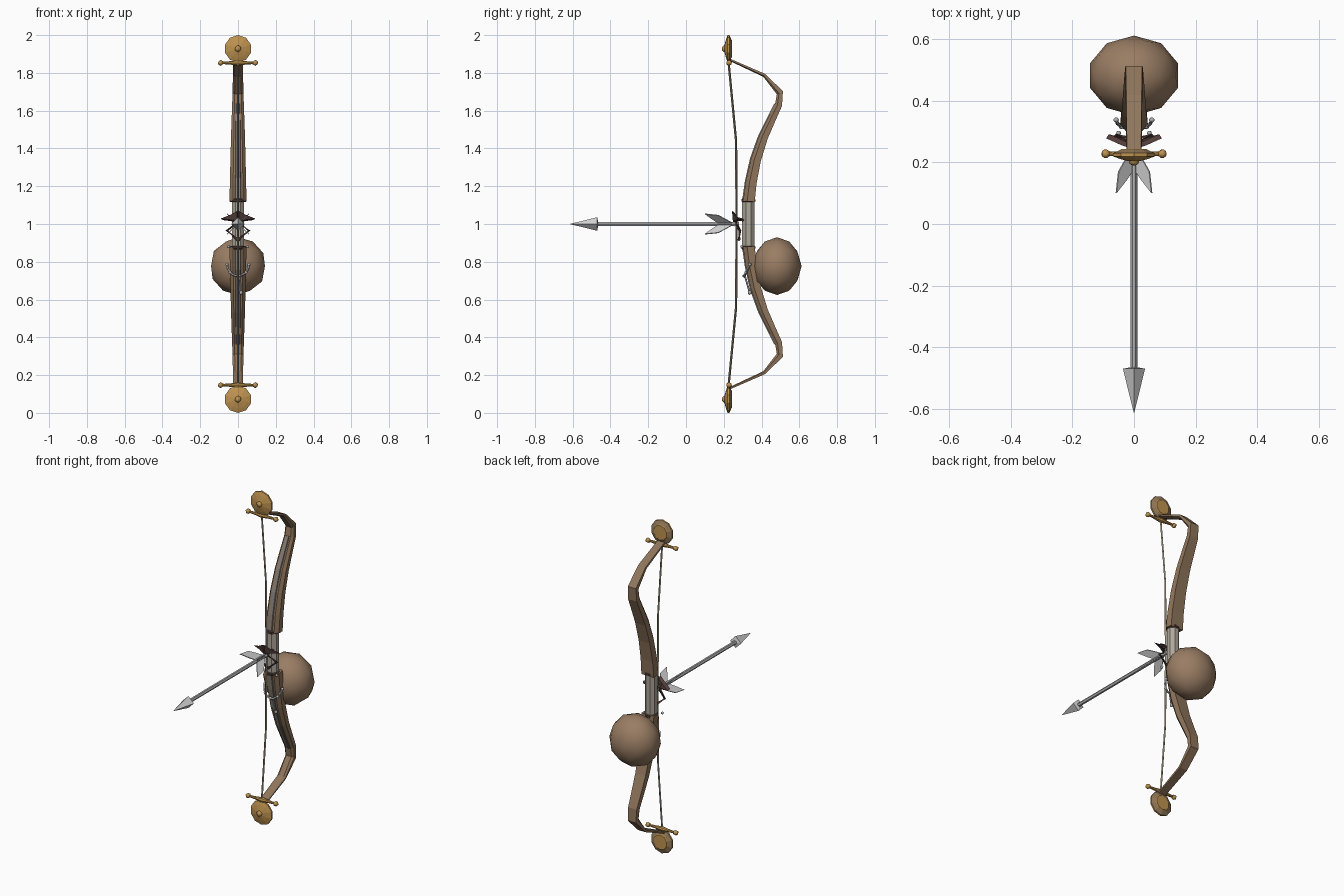
import bpy, bmesh, math
from mathutils import Vector

if "Cube" in bpy.data.objects:
    bpy.data.objects.remove(bpy.data.objects["Cube"])


def mat(name, col):
    m = bpy.data.materials.new(name)
    m.diffuse_color = (*col, 1)
    m.use_nodes = True
    m.node_tree.nodes["Principled BSDF"].inputs["Base Color"].default_value = m.diffuse_color
    return m


WOOD = mat("brown wood", (0.28, 0.18, 0.107))
ORB = mat("brown leather", (0.32, 0.205, 0.127))
GOLD = mat("gold", (0.52, 0.29, 0.08))
BRONZE = mat("dull bronze", (0.30, 0.20, 0.105))
GRIP = mat("grey wrap", (0.42, 0.385, 0.325))
STEEL = mat("steel", (0.46, 0.46, 0.47))
PALE = mat("pale steel", (0.66, 0.66, 0.66))
DARK = mat("dark maroon", (0.085, 0.047, 0.042))
INLAY = mat("grey inlay", (0.23, 0.21, 0.19))
CORD = mat("bow cord", (0.30, 0.26, 0.19))


def finish(name, bm, m, smooth=False):
    bmesh.ops.recalc_face_normals(bm, faces=bm.faces)
    me = bpy.data.meshes.new(name)
    bm.to_mesh(me)
    bm.free()
    me.materials.append(m)
    if smooth:
        me.shade_smooth()
    ob = bpy.data.objects.new(name, me)
    bpy.context.collection.objects.link(ob)
    return ob


def loft(name, rings, m):
    """Skin a list of point rings and cap the ends."""
    bm = bmesh.new()
    vs = [[bm.verts.new(p) for p in r] for r in rings]
    n = len(vs[0])
    for a, b in zip(vs, vs[1:]):
        for i in range(n):
            j = (i + 1) % n
            bm.faces.new((a[i], a[j], b[j], b[i]))
    bm.faces.new(vs[0])
    bm.faces.new(vs[-1])
    return finish(name, bm, m)


def lathe(name, origin, axis, profile, n, m, turn=0.0):
    """Spin (distance, radius) pairs around an axis through origin."""
    q = Vector((0, 0, 1)).rotation_difference(Vector(axis))
    rings = [[Vector(origin) + q @ Vector((r * math.cos(turn + 2 * math.pi * i / n),
                                           r * math.sin(turn + 2 * math.pi * i / n), d))
              for i in range(n)] for d, r in profile]
    return loft(name, rings, m)


def tube(name, pts, r, m, n=6):
    pts = [Vector(p) for p in pts]
    rings = []
    for i, p in enumerate(pts):
        t = (pts[min(i + 1, len(pts) - 1)] - pts[max(i - 1, 0)]).normalized()
        q = Vector((0, 0, 1)).rotation_difference(t)
        rings.append([p + q @ Vector((r * math.cos(2 * math.pi * k / n),
                                      r * math.sin(2 * math.pi * k / n), 0)) for k in range(n)])
    return loft(name, rings, m)


def ball(name, c, size, m, sub=1):
    bm = bmesh.new()
    bmesh.ops.create_icosphere(bm, subdivisions=sub, radius=1)
    bmesh.ops.scale(bm, vec=size, verts=bm.verts)
    bmesh.ops.translate(bm, vec=c, verts=bm.verts)
    return finish(name, bm, m, True)


def plate(name, pts, thick, m):
    """Flat polygon given thickness along its normal."""
    pts = [Vector(p) for p in pts]
    nrm = (pts[1] - pts[0]).cross(pts[2] - pts[0]).normalized() * thick / 2
    return loft(name, [[p + nrm for p in pts], [p - nrm for p in pts]], m)


# Limb stations: y, height above the grip middle, half width, half thickness
LIMB = [(0.333, 0.12, 0.045, 0.031), (0.345, 0.22, 0.043, 0.029),
        (0.370, 0.34, 0.040, 0.027), (0.410, 0.46, 0.037, 0.024),
        (0.452, 0.55, 0.034, 0.021), (0.490, 0.63, 0.031, 0.019),
        (0.497, 0.695, 0.029, 0.018), (0.414, 0.787, 0.027, 0.009),
        (0.235, 0.868, 0.025, 0.006)]


def frames(side):
    out = []
    for i, (y, h, w, t) in enumerate(LIMB):
        a, b = LIMB[max(i - 1, 0)], LIMB[min(i + 1, len(LIMB) - 1)]
        d = Vector((0, b[0] - a[0], side * (b[1] - a[1]))).normalized()
        back = Vector((0, d.z * side, -d.y * side))   # points to the rear of the bow
        out.append((Vector((0, y, 1 + side * h)), back, w, t))
    return out


X = Vector((1, 0, 0))
for side, tag in ((1, "upper"), (-1, "lower")):
    # Curved wooden limb with a bevelled front
    fr = frames(side)
    sec = [(-0.6, -1), (0.6, -1), (1, -0.3), (0.92, 1), (-0.92, 1), (-1, -0.3)]
    loft(tag + "_limb", [[c + X * (u * w) + b * (v * t) for u, v in sec]
                         for c, b, w, t in fr], WOOD)
    # Metal strip along the front of the limb
    loft(tag + "_inlay", [[c + X * (u * w * 0.4) - b * (t + v) for u, v in
                           ((-1, -0.004), (1, -0.004), (0.7, 0.005), (-0.7, 0.005))]
                          for c, b, w, t in fr[:6]], INLAY)
    # Collar at the grip end
    lathe(tag + "_collar", (0, 0.33, 1 + side * 0.125), (0, 0, 1),
          [(-0.01, 0.034), (-0.005, 0.04), (0.005, 0.04), (0.01, 0.034)], 8, DARK, math.pi / 8)
    # Domed disc with a front boss and a duller rear rim
    z = 1 + side * 0.928
    disc = lathe(tag + "_disc", (0, 0.224, z), (0, 1, 0),
                 [(-0.020, 0.02), (-0.012, 0.05), (-0.004, 0.072), (0.006, 0.072),
                  (0.016, 0.048), (0.020, 0.044)], 10, GOLD, math.pi / 10)
    disc.data.materials.append(BRONZE)
    for p in disc.data.polygons:
        if 0.228 < p.center.y < 0.241:
            p.material_index = 1
    ball(tag + "_boss", (0, 0.203, z), (0.019, 0.015, 0.019), GOLD)
    # Crossbar with ball ends
    z = 1 + side * 0.853
    lathe(tag + "_crossbar", (0, 0.228, z), (1, 0, 0),
          [(-0.09, 0.006), (-0.04, 0.009), (0, 0.015), (0.04, 0.009), (0.09, 0.006)], 8, GOLD)
    for s in (-1, 1):
        ball(tag + "_crossbar_end", (s * 0.092, 0.228, z), (0.016, 0.016, 0.016), GOLD)

# Grip
lathe("grip", (0, 0.33, 1), (0, 0, 1), [(-0.125, 0.035), (0.125, 0.035)], 8, GRIP, math.pi / 8)

# String
tube("bow_string", [(0, 0.225, 0.14), (0, 0.245, 0.35), (0, 0.265, 0.56), (0, 0.268, 1.0),
                    (0, 0.265, 1.44), (0, 0.245, 1.65), (0, 0.225, 1.86)], 0.006, CORD, 4)

# Round pouch behind the lower limb
ball("round_pouch", (0, 0.482, 0.777), (0.150, 0.13, 0.153), ORB, sub=2)

# Arrow shaft, head and nock
lathe("arrow_shaft", (0, 0, 1), (0, 1, 0), [(-0.48, 0.011), (0.27, 0.011)], 6, STEEL)
lathe("arrow_head", (0, 0, 1), (0, 1, 0),
      [(-0.612, 0.001), (-0.47, 0.036), (-0.465, 0.01)], 4, PALE)
lathe("arrow_nock", (0, 0, 1), (0, 1, 0), [(0.24, 0.010), (0.255, 0.014), (0.28, 0.012)], 6, STEEL)

# Four swept feathers
for k in range(4):
    a = math.pi / 4 + k * math.pi / 2
    r = Vector((math.cos(a) * 1.08, 0, math.sin(a)))
    plate("arrow_feather", [Vector((0, y, 1)) + r * d for d, y in
                            ((0.076, 0.10), (0.066, 0.17), (0.035, 0.212), (0.008, 0.245),
                             (0.008, 0.17), (0.03, 0.145))], 0.005, PALE)

# Winged arrow rest
for s in (-1, 1):
    plate("rest_wing", [(0, 0.25, 1.065), (s * 0.035, 0.262, 1.045), (s * 0.086, 0.285, 1.025),
                        (s * 0.035, 0.270, 1.018), (0, 0.255, 1.008)], 0.018, DARK)
    tube("rest_frame", [(0, 0.262, 1.01), (s * 0.058, 0.285, 0.965), (0, 0.28, 0.915)],
         0.008, DARK, 4)
    tube("rest_strut", [(s * 0.02, 0.262, 1.03), (s * 0.015, 0.31, 1.02)], 0.008, DARK, 4)
    ball("rest_stud", (s * 0.05, 0.295, 0.88), (0.009, 0.009, 0.009), STEEL)

# Small chain looped around the front of the lower limb with a hanging bead
arc = [(0.058 * math.cos(a), 0.338 + 0.03 * math.sin(a), 0.785 + 0.06 * math.sin(a))
       for a in [math.pi * (1 + k / 8) for k in range(9)]]
tube("charm_loop", arc, 0.006, STEEL, 5)
for p in arc[::2]:
    ball("charm_link", p, (0.010, 0.009, 0.010), STEEL)
tube("charm_cord", [(0.01, 0.312, 0.725), (0.016, 0.335, 0.645)], 0.005, STEEL, 5)
ball("charm_bead", (0.016, 0.337, 0.637), (0.011, 0.011, 0.013), STEEL)
